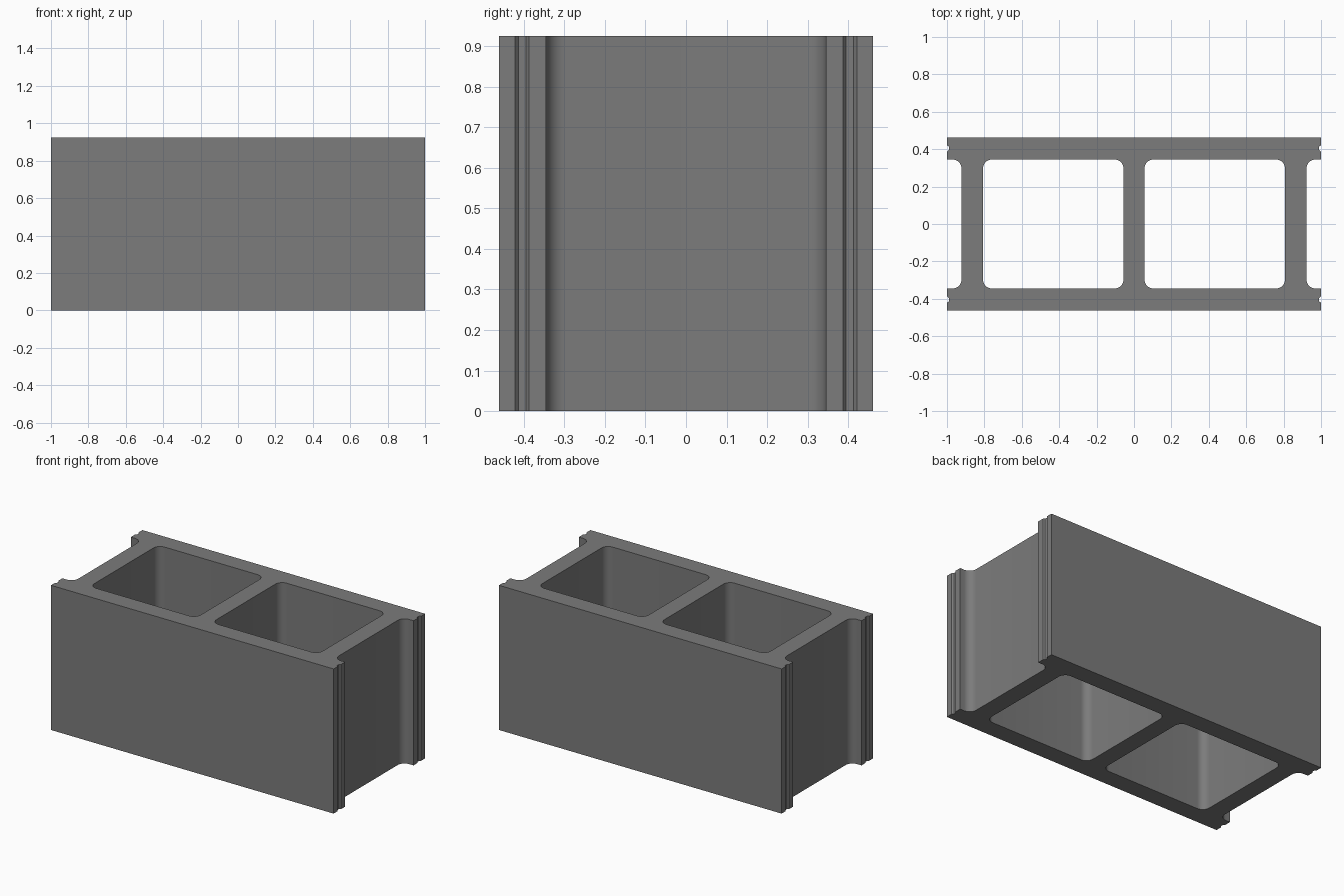
import bpy, bmesh, math

if "Cube" in bpy.data.objects:
    bpy.data.objects.remove(bpy.data.objects["Cube"])

H, Y = 0.925, 0.462          # height, half depth
IN, R = 0.345, 0.048         # inner face of long walls, fillet radius
WEB, SEG = 0.922, 8          # outer face of end webs, fillet segments


def arc(cx, cy, a0, a1):
    return [(cx + R * math.cos(math.radians(a0 + (a1 - a0) * i / SEG)),
             cy + R * math.sin(math.radians(a0 + (a1 - a0) * i / SEG)))
            for i in range(SEG + 1)]


def rounded_rect(x0, x1, y0, y1):
    return (arc(x1 - R, y1 - R, 0, 90) + arc(x0 + R, y1 - R, 90, 180)
            + arc(x0 + R, y0 + R, 180, 270) + arc(x1 - R, y0 + R, 270, 360))


# Upper right quarter of the outline: recess fillet, wall end with groove, corner
quarter = arc(WEB + R, IN - R, 180, 90) + [
    (1, IN), (1, 0.387), (0.99, 0.395), (0.99, 0.413), (1, 0.422), (1, Y)]
half = [(x, -y) for x, y in reversed(quarter)] + quarter
outline = half + [(-x, y) for x, y in reversed(half)]

# Two hollow cells
cells = [rounded_rect(0.056, 0.807, -IN, IN), rounded_rect(-0.807, -0.056, -IN, IN)]

# Fill the profile and extrude it upwards
bm = bmesh.new()
for loop in [outline] + cells:
    vs = [bm.verts.new((x, y, 0)) for x, y in loop]
    for i, v in enumerate(vs):
        bm.edges.new((v, vs[(i + 1) % len(vs)]))
bmesh.ops.triangle_fill(bm, use_beauty=True, use_dissolve=False,
                        edges=bm.edges[:], normal=(0, 0, 1))
ext = bmesh.ops.extrude_face_region(bm, geom=bm.faces[:], use_keep_orig=True)
top = [g for g in ext["geom"] if isinstance(g, bmesh.types.BMVert)]
bmesh.ops.translate(bm, vec=(0, 0, H), verts=top)
bmesh.ops.recalc_face_normals(bm, faces=bm.faces[:])

mesh = bpy.data.meshes.new("hollow_block")
bm.to_mesh(mesh)
bm.free()
block = bpy.data.objects.new("hollow_block", mesh)
bpy.context.collection.objects.link(block)

grey = bpy.data.materials.new("concrete grey")
grey.diffuse_color = (0.2, 0.2, 0.2, 1)
grey.use_nodes = True
grey.node_tree.nodes["Principled BSDF"].inputs["Base Color"].default_value = grey.diffuse_color
mesh.materials.append(grey)

bpy.context.view_layer.objects.active = block
block.select_set(True)
bpy.ops.object.shade_smooth_by_angle(angle=math.radians(25))
